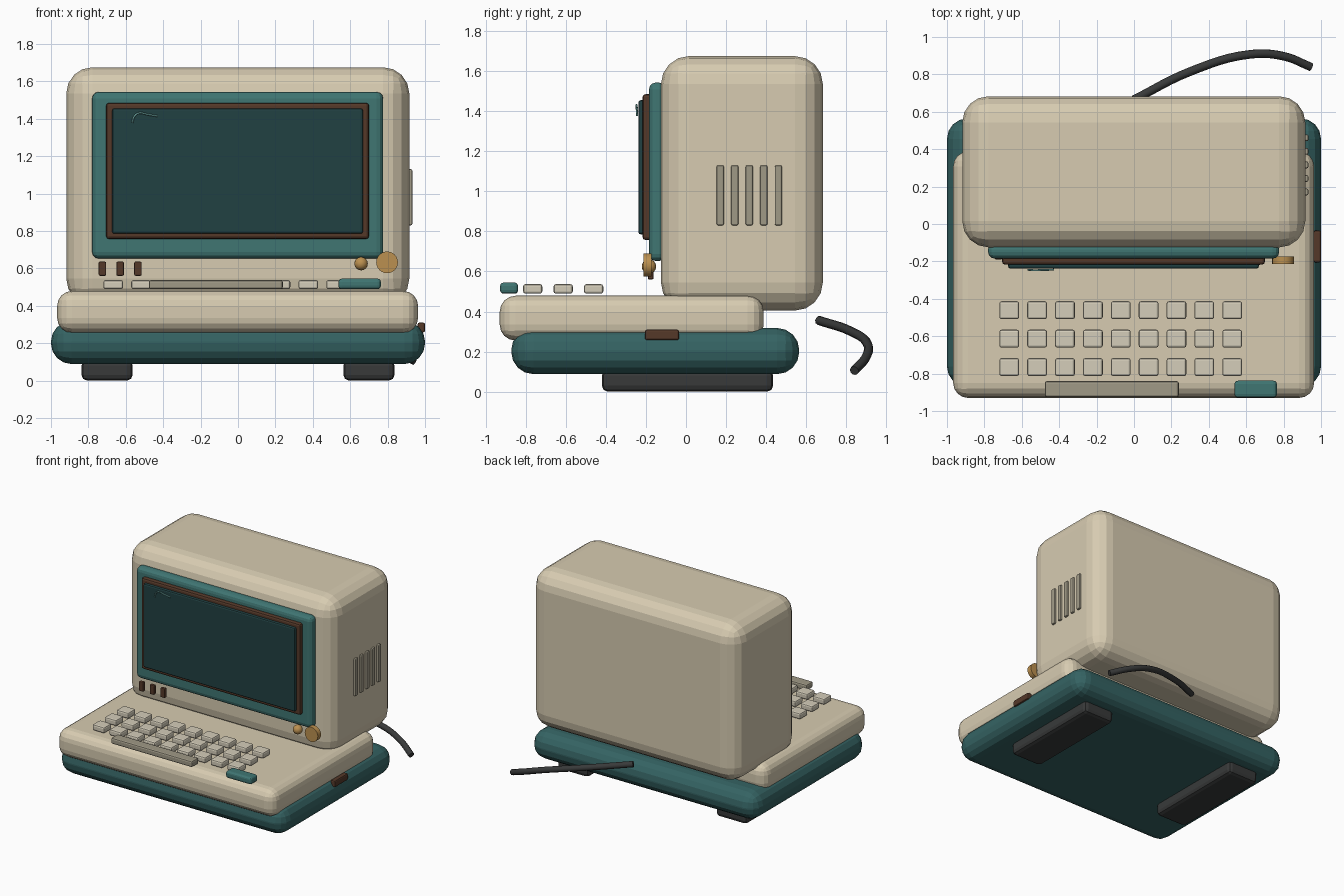
import bpy, math

if "Cube" in bpy.data.objects:
    bpy.data.objects.remove(bpy.data.objects["Cube"])


def mat(name, r, g, b):
    m = bpy.data.materials.new(name)
    m.diffuse_color = (r, g, b, 1)
    m.use_nodes = True
    m.node_tree.nodes["Principled BSDF"].inputs["Base Color"].default_value = m.diffuse_color
    return m


BEIGE = mat("beige", .68, .60, .44)
KEY = mat("key_beige", .66, .61, .49)
TAUPE = mat("taupe", .35, .32, .24)
TEAL = mat("teal", .05, .18, .17)
DEEP_TEAL = mat("deep_teal", .035, .125, .125)
SCREEN = mat("screen_glass", .015, .052, .055)
BROWN = mat("brown", .09, .04, .022)
BRASS = mat("brass", .5, .28, .08)
DARK = mat("dark_rubber", .04, .042, .042)
GLINT = mat("glint", .15, .38, .36)


def box(name, x, y, z, bevel, segments, material):
    """Rounded box from (min, max) ranges on each axis."""
    bpy.ops.mesh.primitive_cube_add(size=1, location=[sum(r) / 2 for r in (x, y, z)])
    ob = bpy.context.object
    ob.name = name
    ob.scale = [r[1] - r[0] for r in (x, y, z)]
    bpy.ops.object.transform_apply(location=False, rotation=False, scale=True)
    mod = ob.modifiers.new("round", 'BEVEL')
    mod.width, mod.segments = bevel, segments
    ob.data.materials.append(material)
    return ob


def tube(name, points, radius, material):
    """Smooth round tube through the given points."""
    cu = bpy.data.curves.new(name, 'CURVE')
    cu.dimensions = '3D'
    cu.bevel_depth, cu.bevel_resolution, cu.resolution_u = radius, 3, 6
    cu.use_fill_caps = True
    sp = cu.splines.new('BEZIER')
    sp.bezier_points.add(len(points) - 1)
    for bp, p in zip(sp.bezier_points, points):
        bp.co = p
        bp.handle_left_type = bp.handle_right_type = 'AUTO'
    ob = bpy.data.objects.new(name, cu)
    bpy.context.collection.objects.link(ob)
    cu.materials.append(material)
    return ob


# Base, feet and keyboard deck
box("base", (-1, 1), (-.872, .565), (.088, .318), .11, 4, DEEP_TEAL)
for side, cx in (("left", -.70), ("right", .70)):
    box("foot_" + side, (cx - .137, cx + .137), (-.42, .435), (0, .11), .03, 2, DARK)
box("keyboard_deck", (-.967, .963), (-.93, .388), (.255, .479), .08, 4, BEIGE)
box("side_latch", (.96, 1), (-.205, -.035), (.257, .31), .01, 2, BROWN)

# Monitor housing with bezel, frame and screen
box("monitor_housing", (-.918, .916), (-.125, .683), (.405, 1.675), .14, 4, BEIGE)
box("bezel", (-.78, .776), (-.185, -.10), (.652, 1.543), .035, 3, TEAL)
box("screen_frame", (-.705, .70), (-.217, -.15), (.757, 1.485), .015, 2, BROWN)
box("screen", (-.673, .668), (-.238, -.18), (.785, 1.455), .012, 2, SCREEN)
tube("screen_glint", [(-.565, -.244, 1.378), (-.556, -.246, 1.41), (-.53, -.247, 1.43),
                      (-.485, -.246, 1.423), (-.428, -.244, 1.413)], .005, GLINT)

# Cooling slats on the right side
for i in range(5):
    cy = .171 + i * .0725
    box(f"vent_slat_{i + 1}", (.88, .932), (cy - .018, cy + .018), (.83, 1.13), .008, 2, TAUPE)

# Indicator slots and knobs under the screen
for i in range(3):
    cx = -.725 + i * .095
    box(f"indicator_{i + 1}", (cx - .02, cx + .02), (-.19, -.162), (.56, .636), .007, 2, BROWN)
bpy.ops.mesh.primitive_cylinder_add(vertices=24, radius=.058, depth=.04,
                                    location=(.797, -.193, .632), rotation=(math.pi / 2, 0, 0))
knob = bpy.context.object
knob.name = "large_knob"
knob.data.materials.append(BRASS)
bpy.ops.object.shade_smooth_by_angle()
bpy.ops.mesh.primitive_uv_sphere_add(segments=16, ring_count=8, radius=.036,
                                     location=(.658, -.185, .625))
knob = bpy.context.object
knob.name = "small_knob"
knob.data.materials.append(BRASS)
bpy.ops.object.shade_smooth()

# Keys: three rows of nine, space bar and enter key
for row in range(3):
    for col in range(9):
        cx, cy = -.667 + col * .149, -.461 - row * .152
        box(f"key_{row + 1}_{col + 1}", (cx - .053, cx + .053), (cy - .048, cy + .048),
            (.489, .537), .012, 2, KEY)
box("space_bar", (-.477, .24), (-.925, -.84), (.489, .537), .012, 2, TAUPE)
box("enter_key", (.537, .764), (-.928, -.838), (.489, .545), .018, 3, TEAL)

# Power cable trailing behind
tube("power_cable", [(0, .665, .355), (.3, .815, .305), (.62, .907, .235),
                     (.8, .897, .17), (.945, .84, .105)], .023, DARK)
